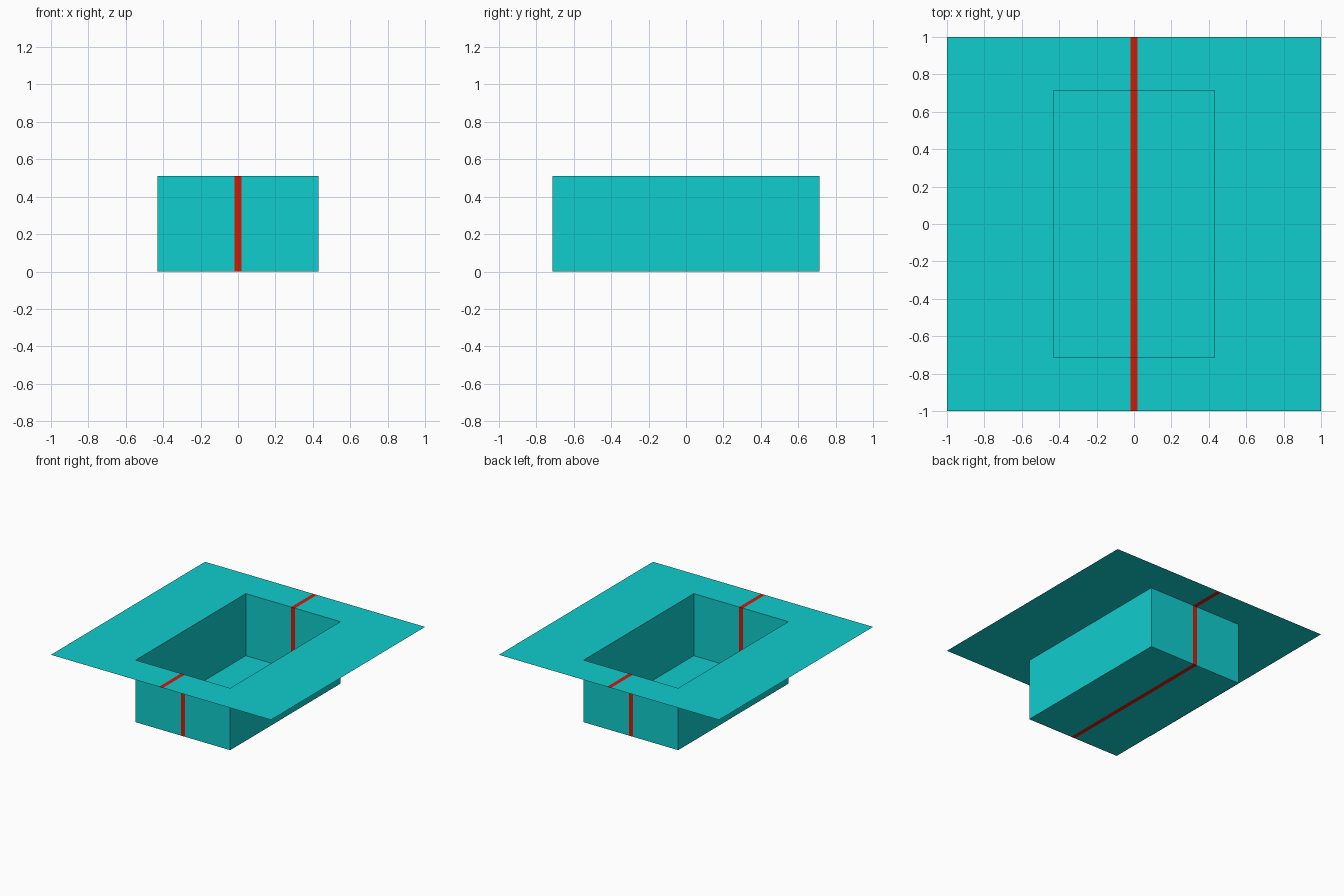
import bpy
import bmesh
from mathutils import Vector

cube = bpy.data.objects.get("Cube")
if cube:
    bpy.data.objects.remove(cube, do_unlink=True)

HEIGHT = 0.51
WELL_X, WELL_Y = 0.43, 0.715
STRIPE = 0.018


def material(name, colour):
    mat = bpy.data.materials.new(name)
    mat.use_nodes = True
    mat.diffuse_color = colour
    mat.node_tree.nodes["Principled BSDF"].inputs["Base Color"].default_value = colour
    return mat


def in_well(face):
    c = face.calc_center_median()
    return abs(c.x) < WELL_X - 0.001 and abs(c.y) < WELL_Y - 0.001 and c.z > HEIGHT - 0.001


# Flat square sheet, cut along the well outline and the stripe
bm = bmesh.new()
bmesh.ops.create_grid(bm, x_segments=1, y_segments=1, size=1)
bmesh.ops.translate(bm, verts=bm.verts, vec=(0, 0, HEIGHT))
for axis, distance in (("X", WELL_X), ("X", STRIPE), ("Y", WELL_Y)):
    normal = Vector((1, 0, 0)) if axis == "X" else Vector((0, 1, 0))
    for side in (-1, 1):
        bmesh.ops.bisect_plane(bm, geom=bm.verts[:] + bm.edges[:] + bm.faces[:],
                               plane_co=normal * distance * side, plane_no=normal)

# Push the middle down to form the open well
well = [f for f in bm.faces if in_well(f)]
result = bmesh.ops.extrude_face_region(bm, geom=well)
floor_verts = [v for v in result["geom"] if isinstance(v, bmesh.types.BMVert)]
bmesh.ops.translate(bm, verts=floor_verts, vec=(0, 0, -HEIGHT))
lid = [f for f in bm.faces if in_well(f)]
if lid:
    bmesh.ops.delete(bm, geom=lid, context="FACES")

# Centre stripe runs over the rim, end walls and floor
for face in bm.faces:
    face.material_index = int(abs(face.calc_center_median().x) < STRIPE)

mesh = bpy.data.meshes.new("recessed_tray")
bm.to_mesh(mesh)
bm.free()
mesh.materials.append(material("turquoise", (0.005, 0.61, 0.61, 1)))
mesh.materials.append(material("red", (0.61, 0.012, 0.003, 1)))
tray = bpy.data.objects.new("recessed_tray", mesh)
bpy.context.collection.objects.link(tray)
